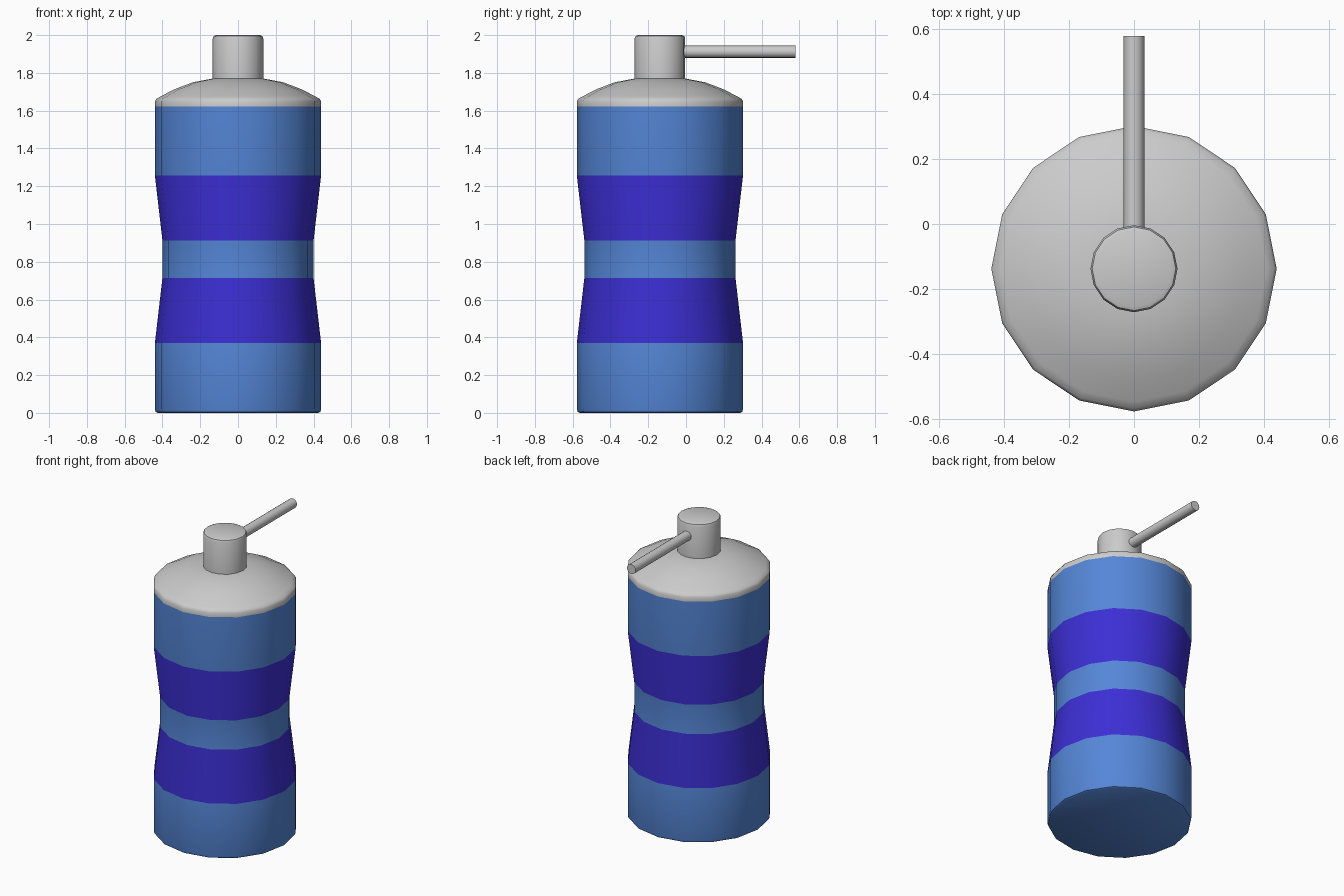
import bpy
import math
from mathutils import Matrix

if "Cube" in bpy.data.objects:
    bpy.data.objects.remove(bpy.data.objects["Cube"])

CENTRE_Y = -0.138
SIDES = 16


def material(name, rgb):
    m = bpy.data.materials.new(name)
    m.diffuse_color = (*rgb, 1)
    m.use_nodes = True
    m.node_tree.nodes["Principled BSDF"].inputs["Base Color"].default_value = m.diffuse_color
    return m


def lathe(name, profile, sides=SIDES, mats=(), bands=None, cap_bottom=True, cap_top=True):
    """Revolve (radius, z) points around z; bands gives a material index per segment."""
    verts, faces, index = [], [], []
    for r, z in profile:
        for i in range(sides):
            a = 2 * math.pi * i / sides
            verts.append((r * math.cos(a), r * math.sin(a), z))
    for k in range(len(profile) - 1):
        for i in range(sides):
            j = (i + 1) % sides
            a, b = k * sides, (k + 1) * sides
            faces.append((a + i, a + j, b + j, b + i))
            index.append(bands[k] if bands else 0)
    if cap_bottom:
        faces.append(tuple(reversed(range(sides))))
        index.append(0)
    if cap_top:
        faces.append(tuple(range(len(verts) - sides, len(verts))))
        index.append(0)
    mesh = bpy.data.meshes.new(name)
    mesh.from_pydata(verts, [], faces)
    for m in mats:
        mesh.materials.append(m)
    for p, n in zip(mesh.polygons, index):
        p.material_index = n
    ob = bpy.data.objects.new(name, mesh)
    bpy.context.collection.objects.link(ob)
    ob.location.y = CENTRE_Y
    bpy.ops.object.select_all(action='DESELECT')
    ob.select_set(True)
    bpy.context.view_layer.objects.active = ob
    bpy.ops.object.shade_smooth_by_angle(angle=math.radians(40))
    return ob


blue = material("light_blue", (0.09, 0.24, 0.68))
violet = material("violet", (0.045, 0.028, 0.66))

# waisted bottle body with two violet bands
lathe("bottle_body",
      [(0.425, 0), (0.436, 0.006), (0.44, 0.02), (0.44, 0.37), (0.40, 0.715),
       (0.40, 0.912), (0.44, 1.257), (0.44, 1.622)],
      mats=(blue, violet), bands=[0, 0, 0, 1, 0, 1, 0], cap_top=False)

# domed shoulder
lathe("shoulder",
      [(0.44, 1.622), (0.44, 1.65), (0.432, 1.663), (0.41, 1.675), (0.34, 1.712),
       (0.24, 1.75), (0.135, 1.77)], cap_bottom=False)

# pump head with a softened top edge
lathe("pump_head",
      [(0.134, 1.765), (0.134, 1.982), (0.129, 1.995), (0.117, 2.0)])

# nozzle pointing to the back
nozzle = lathe("nozzle", [(0.032, 0), (0.032, 0.62)])
nozzle.data.transform(Matrix.Rotation(-math.pi / 2, 4, 'X'))
nozzle.location = (0, -0.04, 1.912)
